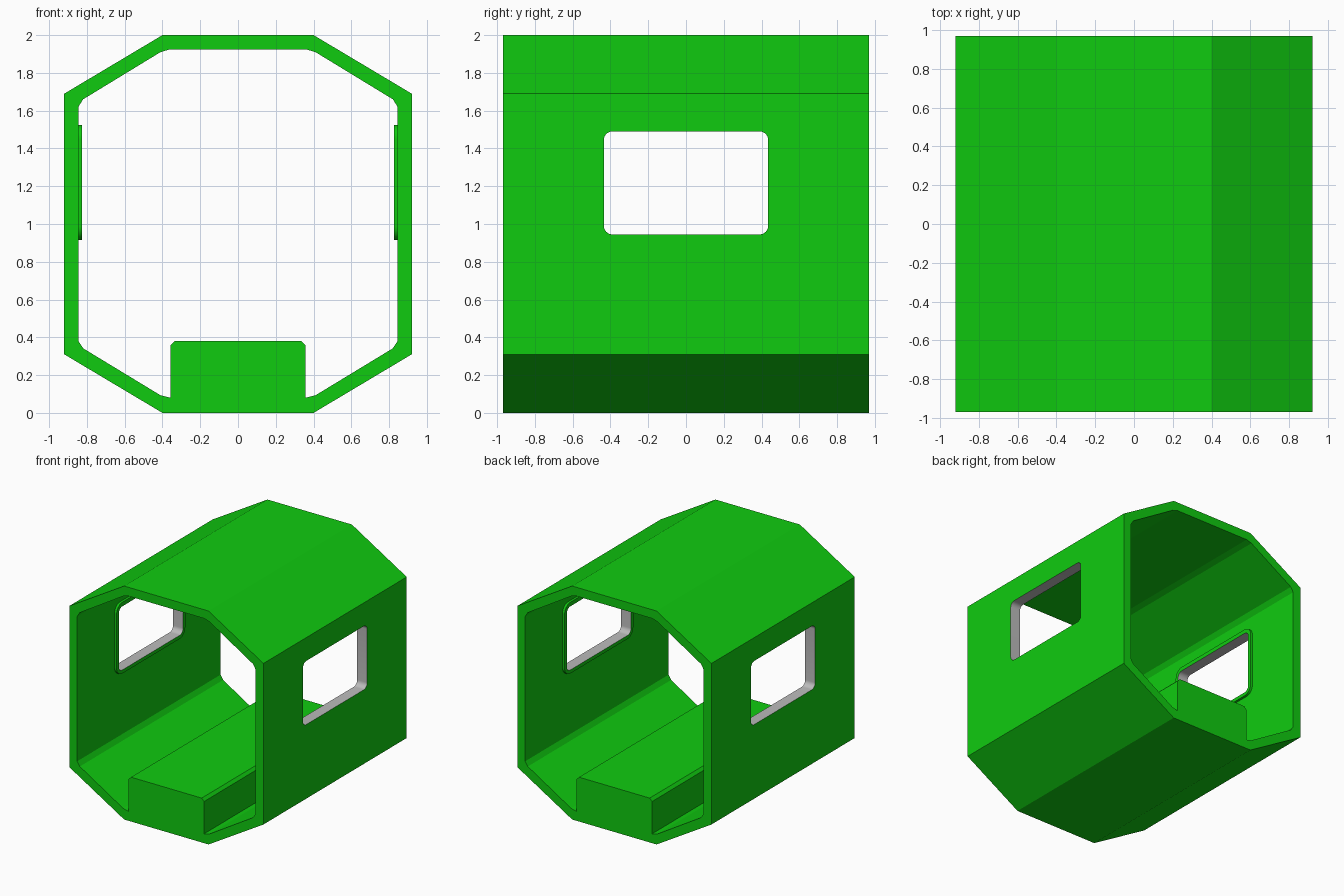
import bpy
import bmesh
from math import sin, cos, pi, radians

if "Cube" in bpy.data.objects:
    bpy.data.objects.remove(bpy.data.objects["Cube"])

LENGTH = 0.97                     # half length along y
WIN = (0.435, 0.945, 1.49)        # window half width, bottom, top
TRIM = (0.465, 0.915, 1.525)      # raised trim round the window


def material(name, rgb):
    m = bpy.data.materials.new(name)
    m.diffuse_color = (*rgb, 1)
    m.use_nodes = True
    m.node_tree.nodes["Principled BSDF"].inputs["Base Color"].default_value = m.diffuse_color
    return m


green = material("green_paint", (0.005, 0.6, 0.005))
grey = material("bare_grey", (0.5, 0.5, 0.5))


def prism(name, points, axis, lo, hi, mat_index=0):
    """Extrude a closed 2D outline (other axis, z) along x or y."""
    bm = bmesh.new()
    put = (lambda t, u, z: (t, u, z)) if axis == "x" else (lambda t, u, z: (u, t, z))
    a = [bm.verts.new(put(lo, u, z)) for u, z in points]
    b = [bm.verts.new(put(hi, u, z)) for u, z in points]
    bm.faces.new(a)
    bm.faces.new(b[::-1])
    n = len(points)
    for i in range(n):
        j = (i + 1) % n
        bm.faces.new((a[i], b[i], b[j], a[j]))
    for f in bm.faces:
        f.material_index = mat_index
    bmesh.ops.recalc_face_normals(bm, faces=bm.faces)
    mesh = bpy.data.meshes.new(name)
    bm.to_mesh(mesh)
    bm.free()
    mesh.materials.append(green)
    mesh.materials.append(grey)
    ob = bpy.data.objects.new(name, mesh)
    bpy.context.collection.objects.link(ob)
    return ob


def mirrored(half):
    """Complete a right-hand half outline across x = 0."""
    return half + [(-x, z) for x, z in reversed(half)]


def rounded_rect(half_w, z0, z1, r, seg=8):
    pts = []
    corners = [(half_w - r, z1 - r), (r - half_w, z1 - r),
               (r - half_w, z0 + r), (half_w - r, z0 + r)]
    for k, (cy, cz) in enumerate(corners):
        for i in range(seg + 1):
            t = (k + i / seg) * pi / 2
            pts.append((cy + r * cos(t), cz + r * sin(t)))
    return pts


def cut(ob, cutter):
    mod = ob.modifiers.new("cut", "BOOLEAN")
    mod.operation = "DIFFERENCE"
    mod.solver = "EXACT"
    mod.object = cutter
    bpy.context.view_layer.objects.active = ob
    bpy.ops.object.modifier_apply(modifier=mod.name)


# Octagonal shell; the cavity outline leaves the bench standing on the floor
shell = prism("cabin_shell", mirrored([(0.40, 0), (0.92, 0.31), (0.92, 1.69), (0.40, 2.0)]),
              "y", -LENGTH, LENGTH)
cavity = prism("cavity_cutter", mirrored([
    (0.335, 0.38), (0.358, 0.357), (0.358, 0.08), (0.41, 0.093), (0.82, 0.342),
    (0.845, 0.38), (0.845, 1.62), (0.82, 1.66), (0.41, 1.91), (0.36, 1.925)]),
    "y", -1.2, 1.2)
window = prism("window_cutter", rounded_rect(*WIN, 0.045), "x", -1.2, 1.2, mat_index=1)
cut(shell, cavity)

# Raised trims round both windows on the inside walls
parts = [shell]
for side, lo, hi in (("right", 0.825, 0.845), ("left", -0.845, -0.825)):
    parts.append(prism(side + "_window_trim", rounded_rect(*TRIM, 0.075), "x", lo, hi))

# Window opening through walls and trims, with grey reveals
for ob in parts:
    cut(ob, window)
    bpy.ops.object.select_all(action="DESELECT")
    ob.select_set(True)
    bpy.context.view_layer.objects.active = ob
    bpy.ops.object.shade_smooth_by_angle(angle=radians(12))

for helper in (cavity, window):
    bpy.data.objects.remove(helper, do_unlink=True)
